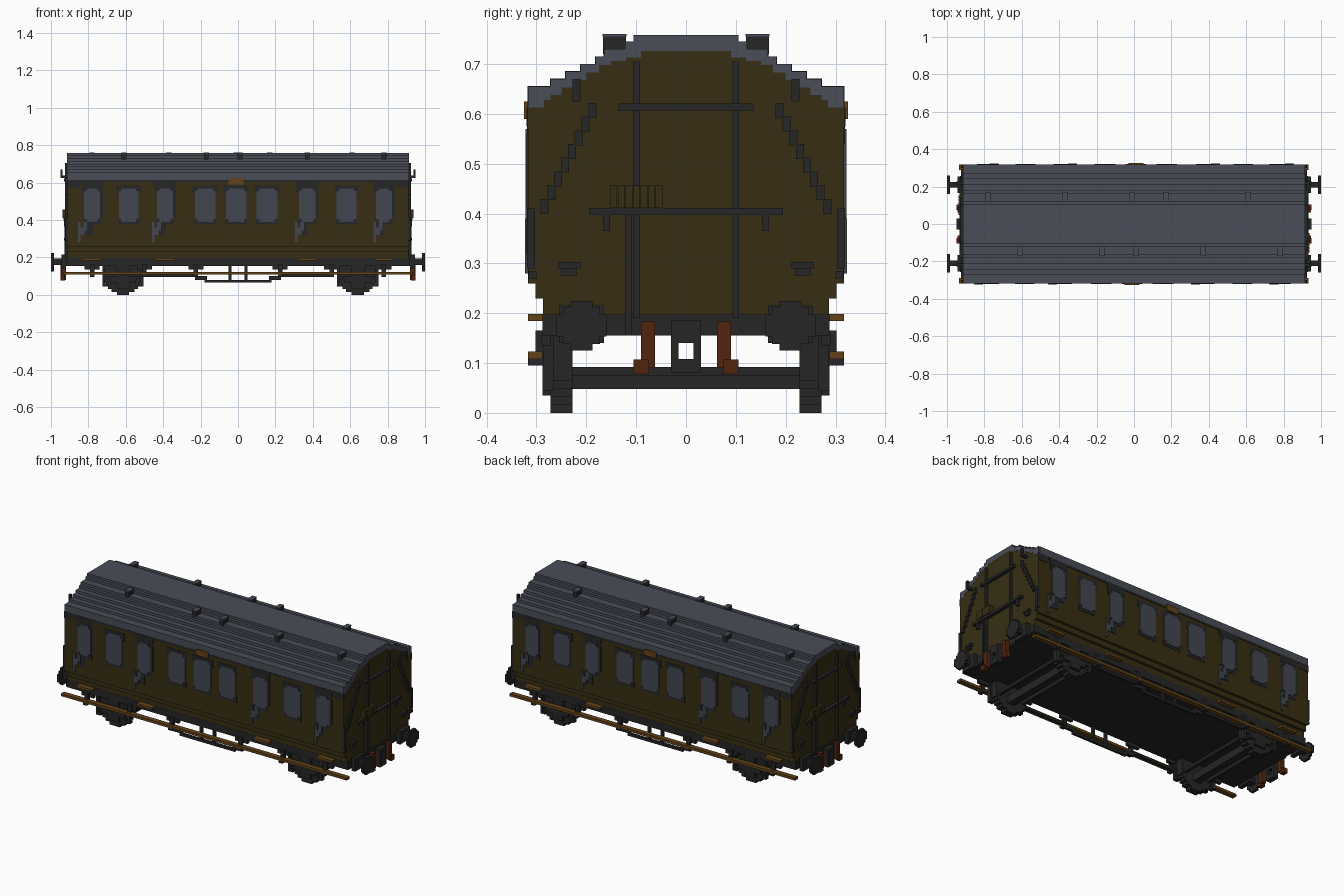
import bpy, bmesh

cube = bpy.data.objects.get("Cube")
if cube:
    bpy.data.objects.remove(cube, do_unlink=True)


def material(name, rgb):
    m = bpy.data.materials.new(name)
    m.use_nodes = True
    m.diffuse_color = (*rgb, 1)
    bsdf = m.node_tree.nodes["Principled BSDF"]
    bsdf.inputs["Base Color"].default_value = (*rgb, 1)
    bsdf.inputs["Roughness"].default_value = 0.9
    return m


ROOF = material("roof grey", (0.068, 0.074, 0.098))
GLASS = material("window grey", (0.055, 0.062, 0.082))
BROWN = material("dark olive brown", (0.038, 0.027, 0.006))
WOOD = material("wood brown", (0.125, 0.055, 0.009))
RUST = material("rust red", (0.085, 0.018, 0.005))
DARK = material("charcoal", (0.019, 0.019, 0.020))


def finish(name, bm, mat):
    bmesh.ops.recalc_face_normals(bm, faces=bm.faces)
    me = bpy.data.meshes.new(name)
    bm.to_mesh(me)
    bm.free()
    me.materials.append(mat)
    ob = bpy.data.objects.new(name, me)
    bpy.context.collection.objects.link(ob)
    return ob


# Symmetry choices: sign pairs for x and y
ONE = [(1, 1)]
TURN = [(1, 1), (-1, -1)]
SIDES = [(1, 1), (1, -1)]
ENDS = [(1, 1), (-1, 1)]
FOUR = [(1, 1), (1, -1), (-1, 1), (-1, -1)]


def boxes(name, items, mat, sym=ONE):
    """Blocks given as (x0, x1, y0, y1, z0, z1), repeated by symmetry."""
    bm = bmesh.new()
    for sx, sy in sym:
        for x0, x1, y0, y1, z0, z1 in items:
            r = bmesh.ops.create_cube(bm, size=1)
            for v in r["verts"]:
                v.co = (sx * ((x0 + x1) / 2 + v.co.x * (x1 - x0)),
                        sy * ((y0 + y1) / 2 + v.co.y * (y1 - y0)),
                        (z0 + z1) / 2 + v.co.z * (z1 - z0))
    return finish(name, bm, mat)


def extrude_profile(name, half, x0, x1, mat):
    """Mirror a half outline in y-z and extrude it along x."""
    pts = half + [(-y, z) for y, z in reversed(half)]
    bm = bmesh.new()
    face = bm.faces.new([bm.verts.new((x0, y, z)) for y, z in pts])
    r = bmesh.ops.extrude_face_region(bm, geom=[face])
    for v in r["geom"]:
        if isinstance(v, bmesh.types.BMVert):
            v.co.x = x1
    return finish(name, bm, mat)


def stair(steps):
    """Turn (y, z) treads into a stepped outline, outside to inside."""
    out = []
    for i, (y, z) in enumerate(steps):
        if i:
            out.append((y, steps[i - 1][1]))
        out.append((y, z))
    return out


# Body shell: sides step inwards at the bottom, ends follow the roof arc
arc = stair([(0.317, 0.615), (0.285, 0.63), (0.272, 0.64), (0.25, 0.655),
             (0.225, 0.67), (0.20, 0.685), (0.175, 0.70), (0.15, 0.708),
             (0.12, 0.715), (0.09, 0.728)])
extrude_profile("body", [(0.287, 0.19), (0.287, 0.23), (0.302, 0.23), (0.302, 0.26),
                         (0.317, 0.26)] + arc, -0.912, 0.912, BROWN)

# Stepped roof
top = stair([(0.317, 0.655), (0.272, 0.67), (0.242, 0.685), (0.212, 0.70),
             (0.182, 0.715), (0.165, 0.73), (0.122, 0.745), (0.105, 0.758)])
inner = [(y, z - 0.002) for y, z in reversed(arc)]
extrude_profile("roof", inner + top, -0.913, -0.905, ROOF)
extrude_profile("roof_end", inner + top, 0.900, 0.913, ROOF)
extrude_profile("roof_main", [(0.317, 0.613)] + top, -0.91, 0.905, ROOF).scale.y = 1.004
bpy.data.objects["roof_main"].location.z = 0.0005

# Roof ventilators
vents = [(-0.61), (-0.17), (0.01), (0.37), (0.78)]
boxes("vent_bodies", [(x - 0.013, x + 0.013, -0.167, -0.12, 0.72, 0.755) for x in vents], DARK, TURN)
boxes("vent_caps", [(x - 0.014, x + 0.014, -0.168, -0.119, 0.755, 0.76) for x in vents], ROOF, TURN)

# Windows: (centre, width), doors flagged
windows = [(-0.78, 0.085, 1), (-0.585, 0.105, 0), (-0.39, 0.085, 1), (-0.175, 0.11, 0),
           (-0.01, 0.11, 0), (0.155, 0.11, 0), (0.37, 0.09, 1), (0.58, 0.105, 0), (0.78, 0.085, 1)]
glass, frame, panels = [], [], []
S = -0.317
for x, w, door in windows:
    h = w / 2
    glass += [(x - h, x + h, S - 0.005, S, 0.405, 0.555),
              (x - h + 0.014, x + h - 0.014, S - 0.005, S, 0.39, 0.57)]
    frame += [(x - h - 0.012, x + h + 0.012, S - 0.002, S, 0.54, 0.585),
              (x - h - 0.004, x + h + 0.004, S - 0.002, S, 0.375, 0.41)]
    if door:
        frame += [(x - h - 0.016, x + h + 0.016, S - 0.003, S, 0.575, 0.612),
                  (x + h, x + h + 0.016, S - 0.003, S, 0.41, 0.56),
                  (x - h + 0.01, x - h + 0.045, S - 0.003, S, 0.32, 0.395)]
boxes("window_glass", glass, GLASS, TURN)
boxes("window_frames", frame, DARK, TURN)

# Polished door handles and hinges below each door window
handles = []
for x in (-0.835, -0.44, 0.325, 0.745):
    handles += [(x - 0.02, x - 0.006, S - 0.006, S, 0.28, 0.39),
                (x - 0.006, x + 0.014, S - 0.006, S, 0.32, 0.36),
                (x + 0.008, x + 0.028, S - 0.006, S, 0.345, 0.39)]
boxes("door_handles", handles, GLASS, TURN)

# Dark trim: eaves band, corner posts, side moulding
boxes("side_trim", [(-0.915, 0.915, S - 0.002, S, 0.603, 0.615),
                    (-0.915, -0.85, S - 0.002, S, 0.575, 0.603),
                    (0.85, 0.915, S - 0.002, S, 0.575, 0.603)], DARK, TURN)
boxes("corner_posts", [(0.905, 0.921, 0.303, 0.319, 0.29, 0.41),
                       (0.912, 0.924, 0.30, 0.316, 0.27, 0.285)], DARK, FOUR)
boxes("side_plaque", [(-0.05, 0.03, S - 0.008, S, 0.59, 0.625)], WOOD, TURN)

# End wall bars, steps and stepped handrails
E = 0.912
ends = [(E, E + 0.012, -0.106, -0.093, 0.19, 0.705),
        (E, E + 0.012, 0.093, 0.106, 0.19, 0.705),
        (E, E + 0.016, -0.121, -0.108, 0.155, 0.41),
        (E, E + 0.018, -0.135, 0.135, 0.607, 0.621),
        (E, E + 0.020, -0.195, 0.195, 0.397, 0.411),
        (E, E + 0.018, -0.167, -0.152, 0.365, 0.397),
        (E, E + 0.018, 0.152, 0.167, 0.365, 0.397)]
boxes("end_bars", ends, DARK, TURN)
rail = []
for i in range(8):
    y, z = 0.188 + i * 0.0137, 0.607 - i * 0.0275
    rail.append((E, E + 0.012, y - 0.008, y + 0.008, z - 0.015, z + 0.015))
boxes("end_handrails", rail, DARK, FOUR)
boxes("lamp_brackets", [(E, 0.95, 0.212, 0.228, 0.625, 0.638), (0.937, 0.95, 0.212, 0.228, 0.625, 0.67)],
      DARK, FOUR)
boxes("end_steps", [(E, 0.93, 0.212, 0.257, 0.29, 0.303), (E, 0.925, 0.22, 0.25, 0.275, 0.29)], DARK, FOUR)
boxes("end_box", [(E, 0.938, -0.152 + i * 0.0152, -0.138 + i * 0.0152, 0.411, 0.456) for i in range(7)],
      BROWN, TURN)

# Underframe and headstocks
boxes("underframe", [(-0.92, 0.92, -0.288, 0.288, 0.155, 0.197)], DARK)

# Buffers: shaft, stepped housing, stepped round head
buf = [(0.92, 0.99, 0.195, 0.225, 0.16, 0.195), (0.92, 0.945, 0.165, 0.255, 0.14, 0.215)]
for hy, hz in ((0.022, 0.05), (0.037, 0.037), (0.05, 0.022)):
    buf.append((0.985, 1.0, 0.21 - hy, 0.21 + hy, 0.175 - hz, 0.175 + hz))
boxes("buffers", buf, DARK, FOUR)

# Coupling and brake hoses
boxes("couplings", [(0.92, 0.95, -0.03, -0.015, 0.08, 0.185), (0.92, 0.95, 0.015, 0.03, 0.08, 0.185),
                    (0.92, 0.95, -0.015, 0.015, 0.14, 0.185), (0.92, 0.95, -0.015, 0.015, 0.08, 0.108)],
      DARK, ENDS)
boxes("brake_hoses", [(0.92, 0.945, 0.062, 0.09, 0.09, 0.183), (0.925, 0.95, 0.075, 0.105, 0.078, 0.107)],
      RUST, [(1, 1), (1, -1), (-1, 1), (-1, -1)])

# Wheels, axles, axle boxes and springs
wheels, gear, axles = [], [], []
for c in (-0.615, 0.64):
    for i, hw in enumerate((0.033, 0.062, 0.08, 0.092, 0.1)):
        wheels.append((c - hw, c + hw, 0.228, 0.272, i * 0.016, 0.16))
    gear += [(c - 0.035, c + 0.035, 0.243, 0.288, 0.035, 0.16),
             (c - 0.07, c + 0.07, 0.26, 0.288, 0.065, 0.09),
             (c - 0.11, c + 0.11, 0.265, 0.288, 0.085, 0.1),
             (c - 0.11, c - 0.095, 0.265, 0.288, 0.05, 0.16),
             (c + 0.095, c + 0.11, 0.265, 0.288, 0.05, 0.16),
             (c - 0.11, c - 0.08, 0.265, 0.288, 0.045, 0.06),
             (c + 0.08, c + 0.11, 0.265, 0.288, 0.045, 0.06)]
    axles += [(c - 0.022, c + 0.022, -0.23, 0.23, 0.048, 0.092),
              (c - 0.09, c - 0.07, -0.23, 0.23, 0.075, 0.092),
              (c + 0.07, c + 0.09, -0.23, 0.23, 0.075, 0.092)]
boxes("wheels", wheels, DARK, SIDES)
boxes("axle_boxes", gear, DARK, SIDES)
boxes("axles", axles, DARK)

# Truss rods between the wheels
boxes("truss", [(-0.18, 0.18, 0.272, 0.288, 0.065, 0.08), (-0.23, -0.165, 0.272, 0.288, 0.08, 0.1),
                (0.165, 0.23, 0.272, 0.288, 0.08, 0.1), (-0.5, -0.22, 0.272, 0.288, 0.095, 0.108),
                (0.22, 0.5, 0.272, 0.288, 0.095, 0.108), (-0.05, -0.035, 0.272, 0.288, 0.08, 0.157),
                (0.035, 0.05, 0.272, 0.288, 0.08, 0.157)], DARK, SIDES)

# Long footboards, their hangers, and short door steps
boxes("footboards", [(-0.935, 0.932, 0.288, 0.317, 0.108, 0.123)], WOOD, SIDES)
hangers = []
for x in (-0.78, -0.5, -0.225, 0.225, 0.5, 0.78):
    hangers += [(x - 0.012, x + 0.012, 0.285, 0.302, 0.095, 0.165),
                (x - 0.012, x + 0.012, 0.285, 0.317, 0.095, 0.108),
                (x - 0.04, x + 0.04, 0.272, 0.29, 0.135, 0.157)]
boxes("footboard_hangers", hangers, DARK, SIDES)
steps = [-0.785, -0.39, 0.37, 0.785]
boxes("door_steps", [(x - 0.05, x + 0.05, -0.317, -0.285, 0.184, 0.198) for x in steps], WOOD, TURN)
